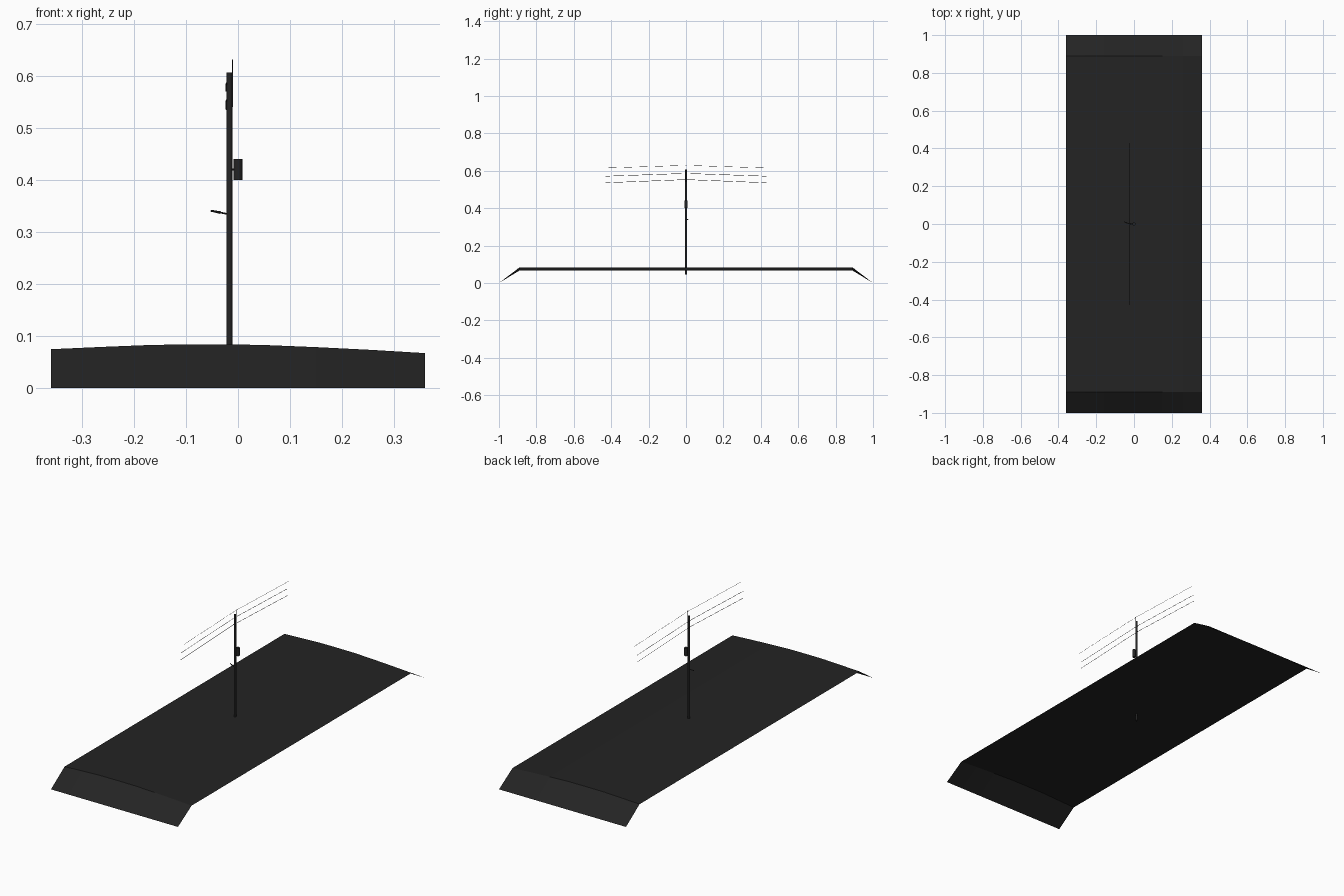
import bpy, bmesh, math
from mathutils import Vector

if "Cube" in bpy.data.objects:
    bpy.data.objects.remove(bpy.data.objects["Cube"])

dark = bpy.data.materials.new("charcoal")
dark.diffuse_color = (0.017, 0.017, 0.017, 1)
dark.use_nodes = True
dark.node_tree.nodes["Principled BSDF"].inputs["Base Color"].default_value = dark.diffuse_color


def finish(bm, name, smooth=True):
    me = bpy.data.meshes.new(name)
    bmesh.ops.recalc_face_normals(bm, faces=bm.faces)
    bm.to_mesh(me)
    bm.free()
    me.materials.append(dark)
    ob = bpy.data.objects.new(name, me)
    bpy.context.collection.objects.link(ob)
    if smooth:
        bpy.context.view_layer.objects.active = ob
        ob.select_set(True)
        bpy.ops.object.shade_smooth_by_angle(angle=math.radians(40))
        ob.select_set(False)
    return ob


def rod(name, a, b, r1, r2=None, sides=12):
    a, b = Vector(a), Vector(b)
    d = b - a
    bm = bmesh.new()
    bmesh.ops.create_cone(bm, cap_ends=True, segments=sides, radius1=r1,
                          radius2=r1 if r2 is None else r2, depth=d.length)
    bm.transform(d.to_track_quat('Z', 'Y').to_matrix().to_4x4())
    bmesh.ops.translate(bm, verts=bm.verts, vec=(a + b) / 2)
    return finish(bm, name)


def wire(name, x, z_mid, z_end, r=0.001, half=0.43, n=8):
    # thin cable peaking at the pole
    cu = bpy.data.curves.new(name, 'CURVE')
    cu.dimensions = '3D'
    cu.bevel_depth = r
    cu.bevel_resolution = 0
    sp = cu.splines.new('POLY')
    sp.points.add(n)
    for i, p in enumerate(sp.points):
        t = 2 * i / n - 1
        p.co = (x, t * half, z_mid + (z_end - z_mid) * abs(t), 1)
    cu.materials.append(dark)
    ob = bpy.data.objects.new(name, cu)
    bpy.context.collection.objects.link(ob)


# ground: open cambered sheet with both ends sloping down to z = 0
camber = [(-0.36, 0.0745), (-0.26, 0.079), (-0.16, 0.083), (-0.06, 0.0835),
          (0.04, 0.083), (0.15, 0.0785), (0.26, 0.073), (0.36, 0.067)]
bm = bmesh.new()
rows = [[bm.verts.new((x, y, z * k)) for x, z in camber]
        for y, k in ((-1, 0), (-0.89, 1), (0, 1), (0.89, 1), (1, 0))]
for r0, r1 in zip(rows, rows[1:]):
    for i in range(len(camber) - 1):
        bm.faces.new((r0[i], r0[i + 1], r1[i + 1], r1[i]))
ground = finish(bm, "ground_sheet", smooth=False)
# keep the upper side outward
if ground.data.polygons[10].normal.z < 0:
    ground.data.flip_normals()

# pole, running slightly below the ground
PX = -0.0165
rod("pole", (PX, 0, 0.045), (PX, 0, 0.607), 0.0058, 0.0054)

# top bracket and pin carrying the highest wire
rod("top_bracket", (-0.0112, 0, 0.541), (-0.0112, 0, 0.607), 0.002, sides=8)
rod("top_pin", (-0.0105, 0, 0.60), (-0.0105, 0, 0.632), 0.0013, sides=8)

# insulators on the left of the pole
for z in (0.553, 0.585):
    rod("insulator", (PX, 0, z), (-0.0235, 0, z), 0.0025, sides=8)

# transformer can with its mount
rod("transformer", (0, 0, 0.40), (0, 0, 0.441), 0.0085, sides=16)
rod("transformer_mount", (PX, 0, 0.42), (0, 0, 0.42), 0.002, sides=8)

# lamp arm and lamp head
rod("lamp_arm", (PX, 0, 0.334), (-0.036, 0.005, 0.338), 0.0016, sides=8)
rod("lamp_head", (-0.034, 0.004, 0.3375), (-0.052, 0.012, 0.341), 0.0025, 0.0018, sides=8)

# three power wires
wire("upper_wire", -0.0105, 0.629, 0.615, r=0.0007)
wire("middle_wire", -0.0228, 0.586, 0.571)
wire("lower_wire", -0.0228, 0.553, 0.536)
